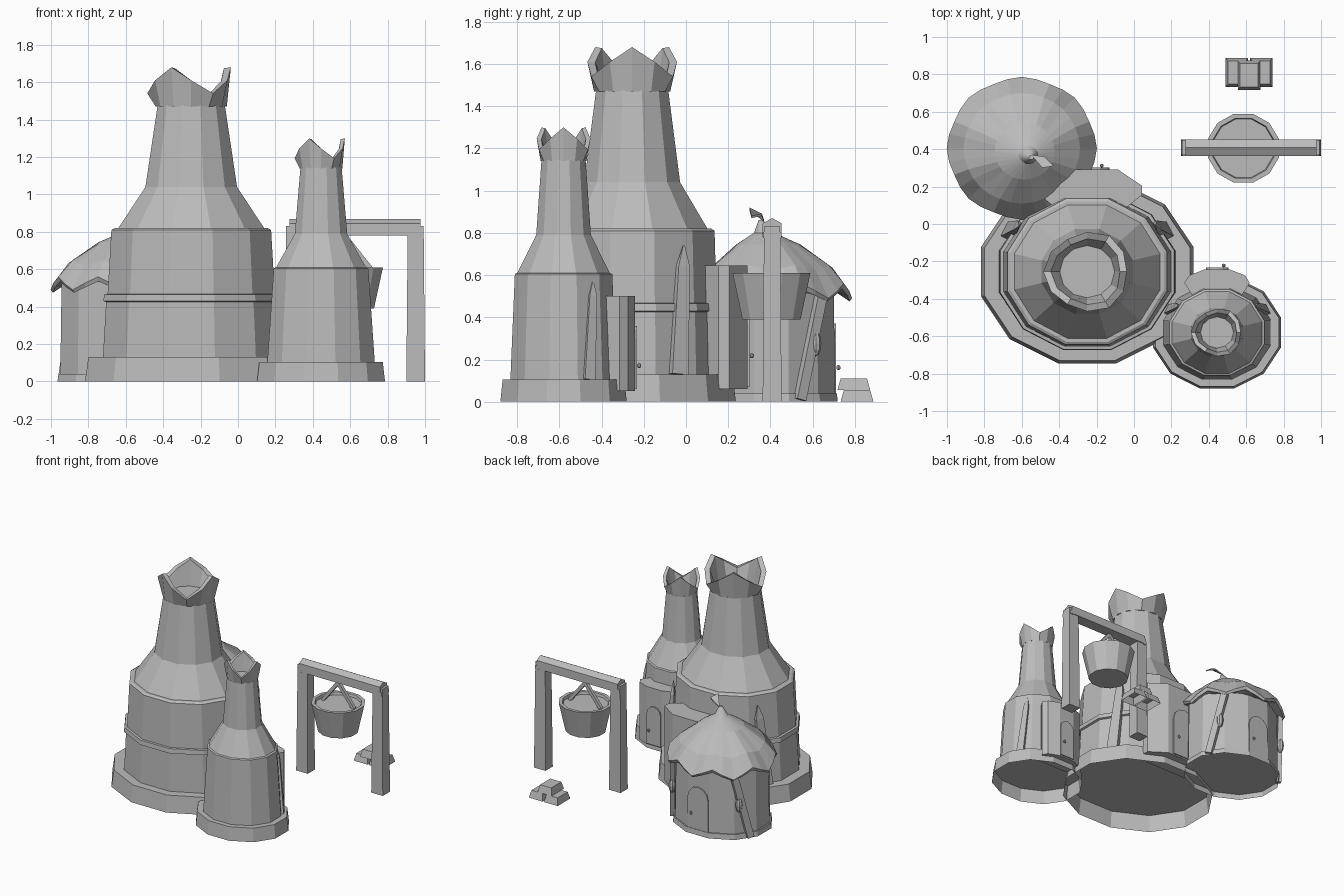
import bpy, bmesh, math
from mathutils import Vector

cube = bpy.data.objects.get("Cube")
if cube:
    bpy.data.objects.remove(cube, do_unlink=True)

clay = bpy.data.materials.new("plain grey")
clay.use_nodes = True
grey = (0.5, 0.5, 0.5, 1)
clay.diffuse_color = grey
clay.node_tree.nodes["Principled BSDF"].inputs["Base Color"].default_value = grey


def finish(name, bm):
    bmesh.ops.recalc_face_normals(bm, faces=bm.faces)
    mesh = bpy.data.meshes.new(name)
    bm.to_mesh(mesh)
    bm.free()
    mesh.materials.append(clay)
    ob = bpy.data.objects.new(name, mesh)
    bpy.context.collection.objects.link(ob)
    return ob


def skin(name, rings, open_start=False):
    """Bridge closed rings of points and cap the ends."""
    bm = bmesh.new()
    loops = [[bm.verts.new(p) for p in ring] for ring in rings]
    for a, b in zip(loops, loops[1:]):
        for i in range(len(a)):
            j = (i + 1) % len(a)
            bm.faces.new((a[i], a[j], b[j], b[i]))
    if not open_start:
        bm.faces.new(loops[0])
    bm.faces.new(loops[-1])
    return finish(name, bm)


def lathe(name, cx, cy, profile, low=0.87, high=0.95, hollow=False, n=12):
    """Flat-sided turned shape; y squash goes from low to high."""
    top = max(z for r, z in profile)
    rings = []
    for r, z in profile:
        squash = low + (high - low) * z / top
        k = r / math.cos(math.pi / n)
        angles = [(i + 0.5) * math.tau / n for i in range(n)]
        rings.append([(cx + k * math.cos(a), cy + k * squash * math.sin(a), z) for a in angles])
    return skin(name, rings, hollow)


def crown(name, cx, cy, z, s, h):
    """Three-pointed flared chimney mouth of width s and height h."""
    def ring(valley_r, peak_r, low, high):
        pts = []
        for i in range(12):
            a = i * math.tau / 12
            peak = abs((i % 4) - 2) / 2
            r = s * (valley_r + (peak_r - valley_r) * peak)
            pts.append((cx + r * math.cos(a), cy + 0.95 * r * math.sin(a), z + h * (low + (high - low) * peak)))
        return pts
    skin(name, [ring(0.19, 0.19, 0, 0), ring(0.235, 0.212, 0.07, 0.21),
                ring(0.195, 0.175, 0.07, 0.205), ring(0.147, 0.147, 0.01, 0.01)])


def bar(name, a, b, width, depth, facing, tip=0.0):
    """Rectangular bar from a to b, optionally ending in a point."""
    a, b = Vector(a), Vector(b)
    axis = (b - a).normalized()
    u = axis.cross(Vector(facing)).normalized()
    v = u.cross(axis)
    steps = [(a, 1), (b, 1)]
    if tip:
        steps = [(a, 1), (b - axis * tip, 0.7), (b, 0.1)]
    signs = ((-1, -1), (1, -1), (1, 1), (-1, 1))
    return skin(name, [[p + (u * i * width + v * j * depth) * k / 2 for i, j in signs] for p, k in steps])


def frustum(name, x, y, z0, z1, hx, hy, k, hollow=False):
    """Box whose top is k times its foot."""
    signs = ((-1, -1), (1, -1), (1, 1), (-1, 1))
    skin(name, [[(x + i * hx * f, y + j * hy * f, z) for i, j in signs] for f, z in ((1, z0), (k, z1))], hollow)


def ball(name, at, rx, rz):
    bm = bmesh.new()
    bmesh.ops.create_uvsphere(bm, u_segments=8, v_segments=6, radius=1)
    bmesh.ops.scale(bm, vec=(rx, rx, rz), verts=bm.verts)
    bmesh.ops.translate(bm, vec=at, verts=bm.verts)
    return finish(name, bm)


def door(name, cx, y, half, z0, height):
    """Thin arched door plate facing back, with a knob."""
    spring = z0 + height - half
    outline = [(-half, z0), (half, z0)]
    outline += [(half * math.cos(i * math.pi / 6), spring + half * math.sin(i * math.pi / 6)) for i in range(7)]
    skin(name, [[(cx + x, yy, z) for x, z in outline] for yy in (y, y + 0.009)])
    ball(name + "_knob", (cx + half * 0.6, y + 0.02, z0 + height * 0.37), 0.01, 0.012)


def porch(name, cx, half, z0, z1):
    points = [(cx + x, y) for x, y in half] + [(cx - x, y) for x, y in reversed(half)]
    skin(name, [[(x, y, z) for x, y in points] for z in (z0, z1)])


# Large kiln on an open-bottomed plinth
BX, BY = -0.25, -0.255
lathe("large_kiln_base", BX, BY, [(0.568, 0), (0.55, 0.13), (0.4, 0.13)], 0.865, 0.865, True)
lathe("large_kiln_body", BX, BY, [
    (0.472, 0.13), (0.455, 0.425), (0.47, 0.43), (0.465, 0.465), (0.447, 0.467),
    (0.427, 0.81), (0.41, 0.82), (0.39, 0.82), (0.245, 1.04), (0.18, 1.475)])
crown("large_kiln_crown", BX, BY, 1.47, 1, 1)
porch("large_kiln_porch", -0.232, [(0.18, 0.08), (0.274, 0.155), (0.274, 0.205), (0.145, 0.292)], 0.06, 0.645)
door("large_kiln_door", -0.232, 0.292, 0.1, 0.07, 0.4)

# Small kiln
SX, SY = 0.444, -0.58
lathe("small_kiln_base", SX, SY, [(0.342, 0), (0.33, 0.105), (0.25, 0.105)], 0.875, 0.875, True)
lathe("small_kiln_body", SX, SY, [
    (0.287, 0.105), (0.253, 0.605), (0.24, 0.61), (0.14, 0.79), (0.11, 1.145)])
crown("small_kiln_crown", SX, SY, 1.14, 0.6, 0.76)
porch("small_kiln_porch", SX, [(0.12, -0.4), (0.175, -0.315), (0.15, -0.275), (0.065, -0.242)], 0.05, 0.5)
door("small_kiln_door", SX, -0.242, 0.06, 0.06, 0.3)

# Pointed buttress planks leaning on both kilns
for side, word in ((1, "left"), (-1, "right")):
    bar("large_kiln_plank_" + word, (BX + side * 0.425, -0.035, 0.13), (BX + side * 0.365, -0.01, 0.74),
        0.085, 0.04, (side, 0.5, 0), 0.1)
    bar("small_kiln_plank_" + word, (SX + side * 0.26, -0.46, 0.105), (SX + side * 0.21, -0.44, 0.57),
        0.055, 0.03, (side, 0.5, 0), 0.07)

# Round hut with a wavy thatched roof
HX, HY = -0.6, 0.405
lathe("hut_footing", HX, HY, [(0.365, 0), (0.36, 0.04), (0.3, 0.04)], 0.86, 0.86, True)
lathe("hut_wall", HX, HY, [(0.35, 0.04), (0.343, 0.54)], 0.86, 0.86)


def roof_ring(r, z, wave, shift=0.0):
    ring = []
    for i in range(32):
        a = i * math.tau / 32
        w = math.cos(i * math.pi / 2)
        k = r * (1 + wave * 0.4 * w)
        ring.append((HX + shift + k * math.cos(a), HY - shift + 0.95 * k * math.sin(a), z - wave * w))
    return ring


skin("hut_roof", [roof_ring(0.31, 0.53, 0), roof_ring(0.385, 0.505, 0.03), roof_ring(0.396, 0.525, 0.035),
                  roof_ring(0.31, 0.635, 0.012), roof_ring(0.16, 0.745, 0, 0.015),
                  roof_ring(0.05, 0.8, 0, 0.035), roof_ring(0.012, 0.86, 0, 0.05)])
leaf = [Vector(p) for p in ((-0.55, 0.37, 0.85), (-0.48, 0.36, 0.88), (-0.43, 0.31, 0.87), (-0.49, 0.3, 0.91))]
skin("hut_roof_leaf", [leaf, [p + Vector((0, 0, 0.01)) for p in leaf]])
door("hut_door", HX, HY + 0.297, 0.088, 0.04, 0.33)

# Leaning poles and lanterns beside the hut door
for side, word in ((1, "left"), (-1, "right")):
    bar("hut_pole_" + word, (HX + side * 0.335, HY + 0.135, 0.01), (HX + side * 0.265, HY + 0.235, 0.5),
        0.05, 0.035, (side, 0.6, 0))
    ball("hut_lantern_" + word, (HX + side * 0.29, HY + 0.21, 0.275), 0.026, 0.06)

# Hoist frame
FX, FY = 0.625, 0.408
for side, word in ((1, "left"), (-1, "right")):
    frustum("hoist_post_" + word, FX + side * 0.325, FY, 0, 0.83, 0.05, 0.045, 0.85)
    bar("hoist_peg_" + word, (FX + side * 0.35, FY - 0.044, 0.79), (FX + side * 0.35, FY + 0.044, 0.79),
        0.03, 0.03, (0, 0, 1))
beam = [(-0.045, 0.78), (0.045, 0.78), (0.045, 0.845), (0, 0.87), (-0.045, 0.845)]
skin("hoist_beam", [[(x, FY + y, z) for y, z in beam] for x in (FX - 0.35, FX + 0.35)])

# Hanging bucket with its handle
CX, CY = 0.585, 0.405
lathe("bucket", CX, CY, [(0.142, 0.39), (0.19, 0.61), (0.165, 0.61), (0.16, 0.59)], 0.97, 0.97)
for side, word in ((1, "left"), (-1, "right")):
    bar("bucket_handle_" + word, (CX + side * 0.135, FY, 0.59), (CX, FY, 0.76), 0.025, 0.025, (0, 1, 0))

# Stack of ingots
for name, x, y, z in (("left", 0.68, 0.81, 0), ("right", 0.55, 0.81, 0), ("top", 0.615, 0.795, 0.055)):
    frustum("ingot_" + name, x, y, z, z + 0.055, 0.06, 0.078, 0.8, True)
